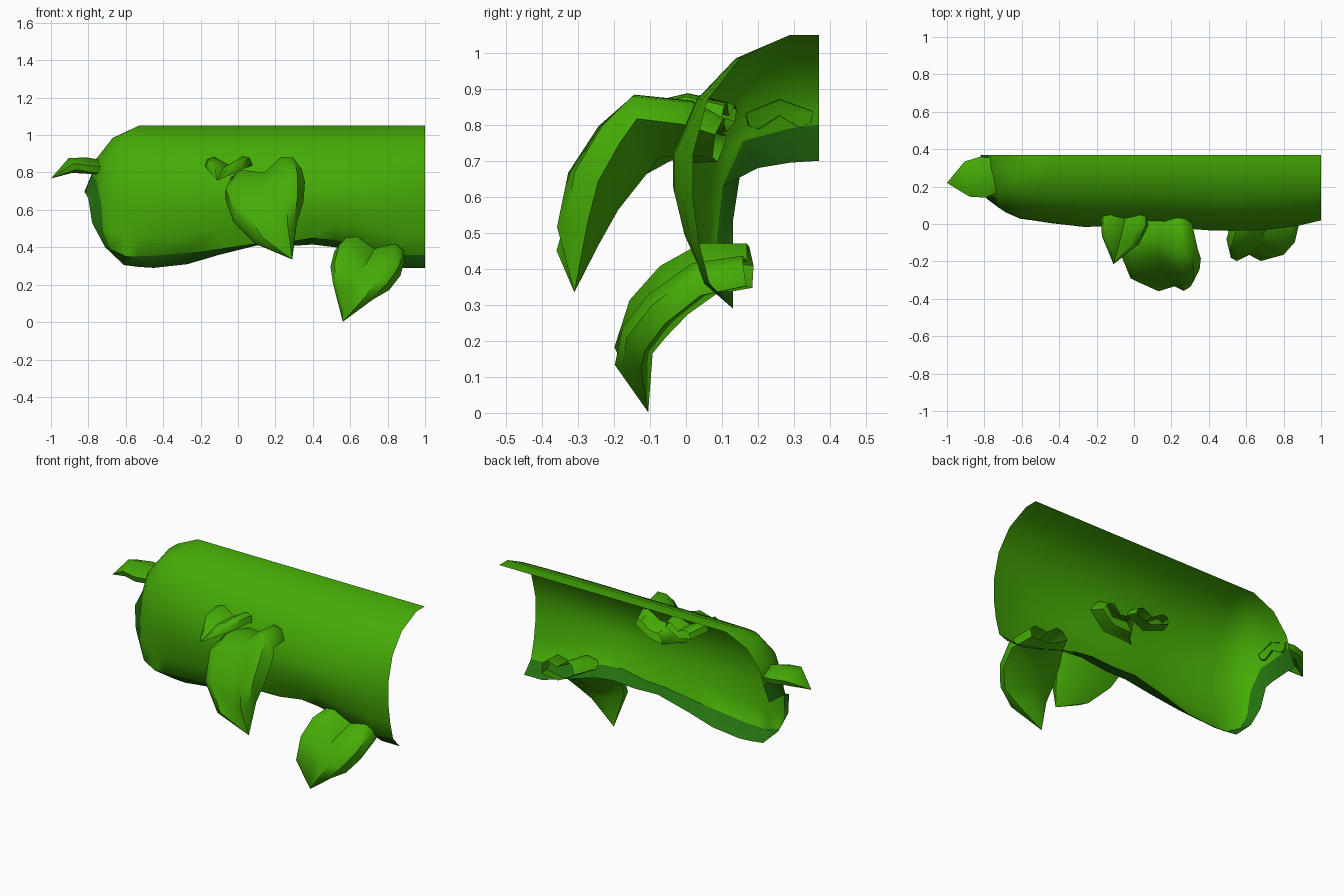
import bpy, bmesh
from math import sin, cos, radians
from mathutils import Vector

cube = bpy.data.objects.get("Cube")
if cube:
    bpy.data.objects.remove(cube)


def material(name, rgb):
    m = bpy.data.materials.new(name)
    m.use_nodes = True
    m.diffuse_color = (*rgb, 1)
    bsdf = m.node_tree.nodes["Principled BSDF"]
    bsdf.inputs["Base Color"].default_value = (*rgb, 1)
    bsdf.inputs["Roughness"].default_value = 0.8
    return m


LEAF = material("leaf green", (0.06, 0.41, 0.002))
DARK = material("underside green", (0.018, 0.165, 0.005))


def finish(bm, name, mats, angle):
    bmesh.ops.remove_doubles(bm, verts=bm.verts, dist=0.0005)
    bmesh.ops.recalc_face_normals(bm, faces=bm.faces)
    me = bpy.data.meshes.new(name)
    bm.to_mesh(me)
    bm.free()
    for m in mats:
        me.materials.append(m)
    ob = bpy.data.objects.new(name, me)
    bpy.context.collection.objects.link(ob)
    bpy.ops.object.select_all(action="DESELECT")
    ob.select_set(True)
    bpy.context.view_layer.objects.active = ob
    bpy.ops.object.shade_smooth_by_angle(angle=radians(angle))


def loft(bm, rows, closed=False):
    """Skin a list of equal-length point rows; returns (strip, face) pairs."""
    vs = [[bm.verts.new(p) for p in r] for r in rows]
    n = len(vs[0])
    out = []
    for a, b in zip(vs, vs[1:]):
        for j in range(n if closed else n - 1):
            k = (j + 1) % n
            out.append((j, bm.faces.new((a[j], a[k], b[k], b[j]))))
    return out


# Foliage shell: a rounded profile swept along the wall and round the left end
TOP, BACK, PIVOT_X, PIVOT_Y = 1.05, 0.37, -0.53, 0.29
PROFILE = [(1.05, 0), (0.985, 0.14), (0.87, 0.23), (0.72, 0.27), (0.55, 0.28), (0, 0.28)]


def radius(z):
    for (z0, r0), (z1, r1) in zip(PROFILE, PROFILE[1:]):
        if z >= z1:
            return r0 + (r1 - r0) * (z0 - z) / (z0 - z1)


def column(x, y, angle, edge, lip, bulge=0.0, curl=0.0):
    shoulder = max(0.72, edge + 0.03)
    steps = [(z, 0) for z, _ in PROFILE[:3]] + [(shoulder, 0)]
    steps += [(shoulder + (edge - shoulder) * t, t) for t in (0.35, 0.7, 1)]
    pts = [(x, BACK, TOP)]
    for z, t in steps:
        r = radius(z) + bulge * min(1, (TOP - z) / 0.35) - curl * t * t
        pts.append((x - r * sin(angle), y - r * cos(angle), z))
    return pts + [lip]


columns = []
# straight run: x, edge height, lip height, forward bulge
for x, edge, low, bulge in [(1, 0.36, 0.29, 0), (0.88, 0.36, 0.29, 0.03), (0.7, 0.40, 0.345, 0.055),
                            (0.52, 0.44, 0.40, 0.06), (0.4, 0.45, 0.415, 0.057),
                            (0.25, 0.425, 0.405, 0.045), (0.1, 0.42, 0.41, 0.035),
                            (-0.1, 0.39, 0.36, 0.035), (-0.27, 0.37, 0.31, 0.037),
                            (-0.45, 0.355, 0.29, 0.015)]:
    columns.append(column(x, PIVOT_Y, 0, edge, (x, 0.13, low), bulge, 0.055 + bulge / 2))
# rounded end: turn angle, edge height, curl, lip point
for deg, edge, curl, lip in [(0, 0.352, 0.045, (-0.53, 0.13, 0.295)),
                             (17, 0.352, 0.035, (-0.61, 0.13, 0.305)),
                             (34, 0.39, 0.01, (-0.71, 0.13, 0.40)),
                             (43, 0.48, 0, (-0.78, 0.13, 0.53)),
                             (47, 0.63, 0, (-0.80, 0.15, 0.66)),
                             (60, 0.755, 0, (-0.81, 0.2, 0.68)),
                             (90, 0.79, 0, (-0.82, 0.29, 0.695))]:
    columns.append(column(PIVOT_X, PIVOT_Y, radians(deg), edge, lip, 0, curl))
columns.append(column(PIVOT_X, BACK, radians(90), 0.80, (-0.82, BACK, 0.70)))

bm = bmesh.new()
last = len(columns[0]) - 2
for strip, face in loft(bm, columns):
    face.material_index = 1 if strip == last else 0
finish(bm, "foliage_shell", [LEAF, DARK], 40)


# Leaves: two rounded lobes either side of a creased midrib, lofted to a point
def leaf(name, path, widths, side, fold, thick):
    path = [Vector(p) for p in path]
    side = Vector(side).normalized()
    rows = []
    for i, (p, w) in enumerate(zip(path, widths)):
        tangent = path[min(i + 1, len(path) - 1)] - path[max(i - 1, 0)]
        up = tangent.cross(side).normalized()
        across = up.cross(tangent).normalized()
        k = w / max(widths)
        rise, t = up * fold * k, up * thick * min(1, 1.5 * k)
        edge = across * w
        lobe = [(0.6, rise), (0.9, rise - t * 0.25), (1, rise - t)]
        rows.append([p] + [p + edge * s + h for s, h in lobe] + [p - t]
                    + [p - edge * s + h for s, h in reversed(lobe)])
    bm = bmesh.new()
    loft(bm, rows, closed=True)
    finish(bm, name, [LEAF], 50)


leaf("large_leaf",
     [(0.18, 0.1, 0.77), (0.165, 0.02, 0.80), (0.14, -0.1, 0.80), (0.135, -0.18, 0.73),
      (0.155, -0.275, 0.61), (0.2, -0.325, 0.48), (0.29, -0.31, 0.335)],
     [0.1, 0.14, 0.2, 0.22, 0.195, 0.125, 0.0], (0.93, 0, 0.36), 0.06, 0.1)
leaf("lower_leaf",
     [(0.75, 0.17, 0.42), (0.735, 0.05, 0.40), (0.695, -0.05, 0.33),
      (0.655, -0.125, 0.25), (0.615, -0.165, 0.16), (0.56, -0.105, 0.002)],
     [0.12, 0.17, 0.19, 0.17, 0.115, 0.0], (0.97, 0, -0.22), 0.055, 0.08)
leaf("small_leaf",
     [(-0.03, 0.12, 0.825), (-0.05, 0.02, 0.84), (-0.075, -0.09, 0.83), (-0.11, -0.215, 0.757)],
     [0.1, 0.13, 0.1, 0.0], (1, 0, 0.03), 0.045, 0.045)
leaf("end_leaf",
     [(-0.75, 0.26, 0.825), (-0.81, 0.25, 0.835), (-0.89, 0.24, 0.835), (-1, 0.22, 0.768)],
     [0.095, 0.11, 0.095, 0.0], (0, 1, 0), 0.042, 0.045)
